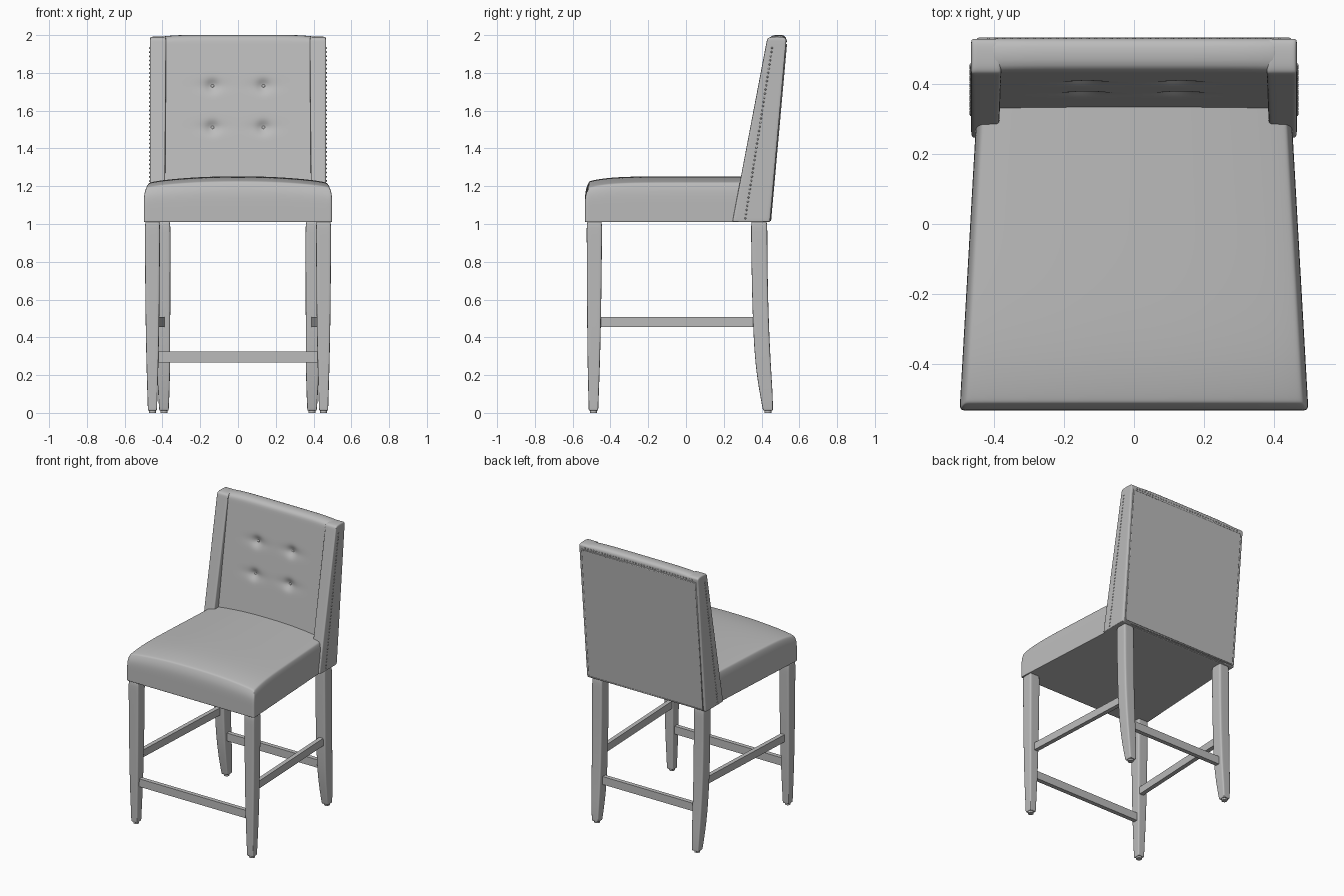
import bpy, bmesh, math
from mathutils import Vector, Matrix

if "Cube" in bpy.data.objects:
    bpy.data.objects.remove(bpy.data.objects["Cube"])

grey = bpy.data.materials.new("soft grey")
grey.diffuse_color = (0.5, 0.5, 0.5, 1)
grey.use_nodes = True
grey.node_tree.nodes["Principled BSDF"].inputs["Base Color"].default_value = grey.diffuse_color


def finish(name, bm, levels=0, smooth=True):
    bmesh.ops.recalc_face_normals(bm, faces=bm.faces)
    for f in bm.faces:
        f.smooth = smooth
    me = bpy.data.meshes.new(name)
    bm.to_mesh(me)
    bm.free()
    me.materials.append(grey)
    ob = bpy.data.objects.new(name, me)
    bpy.context.collection.objects.link(ob)
    if levels:
        m = ob.modifiers.new("Smooth", 'SUBSURF')
        m.levels = m.render_levels = levels
    return ob


def cage(name, us, vs, ws, f, levels=2, smooth=True):
    """Surface of a gridded box, every point placed by f(u, v, w)."""
    bm = bmesh.new()
    axes, pts = (us, vs, ws), {}

    def vert(idx):
        if idx not in pts:
            pts[idx] = bm.verts.new(f(*(axes[k][idx[k]] for k in range(3))))
        return pts[idx]

    for k in range(3):
        a, b = (k + 1) % 3, (k + 2) % 3
        for end in (0, len(axes[k]) - 1):
            for i in range(len(axes[a]) - 1):
                for j in range(len(axes[b]) - 1):
                    quad = []
                    for di, dj in ((0, 0), (1, 0), (1, 1), (0, 1)):
                        idx = [0, 0, 0]
                        idx[k], idx[a], idx[b] = end, i + di, j + dj
                        quad.append(vert(tuple(idx)))
                    bm.faces.new(quad)
    return finish(name, bm, levels, smooth)


def lerp(a, b, t):
    return a + (b - a) * t


def steps(n):
    return [i / n for i in range(n + 1)]


def along(table, z):
    """Interpolate rows (z, values...) at height z."""
    for lo, hi in zip(table, table[1:]):
        if z <= hi[0]:
            t = (z - lo[0]) / (hi[0] - lo[0])
            return [lerp(p, q, t) for p, q in zip(lo[1:], hi[1:])]
    return table[-1][1:]


# Seat: tapered, crowned cushion with a rounded front edge
def seat_point(u, y, w):
    half = 0.5 - 0.057 * (y + 0.535)
    top = 1.253 - 0.035 * abs(u) ** 3 - 0.03 * max(0, (-0.3 - y) / 0.235) ** 2
    if w == 1:
        if y < -0.53:
            y += 0.02
        if abs(u) == 1:
            half -= 0.012
    return (u * half, y, lerp(1.01, top, w))


cage("seat", [-1, -.95, -.8, -.4, 0, .4, .8, .95, 1],
     [-.535, -.51, -.43, -.3, 0, .25, .4, .43], [0, .02, .4, .78, 1], seat_point, 3)


# Backrest planes
def back_y(z):
    return 0.445 + 0.09 * (z - 1.01)


def wing_y(z):
    return 0.245 + 0.19 * (z - 1.01)


# Back cushion: rolled top and four buttoned dimples
def cushion_point(u, v, w):
    x, z = u * 0.42, 1.015 + w * 0.987
    front = 0.335 + 0.14 * (z - 1.25)
    for bx in (-0.135, 0.135):
        for bz in (1.51, 1.73):
            dx, dz = x - bx, z - bz
            front += 0.022 * math.exp(-(dx * dx + dz * dz) / 0.0007)
            front += 0.008 * math.exp(-(dx / 0.08) ** 2 - (dz / 0.025) ** 2)
    if w == 1:
        z -= 0.012 * abs(u) ** 6
        if v in (0, 1):
            z -= 0.012
    return (x, lerp(front, back_y(z), v), z)


cage("back_cushion", [lerp(-1, 1, t) for t in steps(40)], [0, .3, .75, 1],
     [t * 0.96 for t in steps(44)] + [1], cushion_point, 1)

# Buttons in the dimples
bm = bmesh.new()
for bx in (-0.135, 0.135):
    for bz in (1.51, 1.73):
        y = 0.335 + 0.14 * (bz - 1.25) + 0.025
        bmesh.ops.create_uvsphere(bm, u_segments=12, v_segments=8, radius=0.012,
                                  matrix=Matrix.Translation((bx, y, bz)) @ Matrix.Diagonal((1, .6, 1, 1)))
finish("buttons", bm)

# Flat outer back panel
cage("back_panel", [-.445, .445], [-.01, .003], [1.025, 1.95],
     lambda x, y, z: (x, back_y(z) + y, z), 0, False)

# Piping around the outer back
cu = bpy.data.curves.new("back_piping", 'CURVE')
cu.dimensions = '3D'
cu.bevel_depth = 0.006
cu.bevel_resolution = 2
sp = cu.splines.new('POLY')
sp.points.add(3)
for p, (x, z) in zip(sp.points, ((-.445, 1.02), (-.445, 1.95), (.445, 1.95), (.445, 1.02))):
    p.co = (x, back_y(z) - 0.001, z, 1)
sp.use_cyclic_u = True
cu.materials.append(grey)
bpy.context.collection.objects.link(bpy.data.objects.new("back_piping", cu))

# Leg rows: z, x centre, x half, y centre, y half
FRONT = [(0.012, .453, .024, -.490, .025), (0.3, .453, .033, -.488, .034),
         (0.6, .453, .038, -.486, .038), (1.02, .453, .040, -.485, .041)]
REAR = [(0.012, .392, .025, .434, .026), (0.1, .393, .030, .425, .034), (0.25, .394, .035, .408, .041),
        (0.45, .397, .038, .397, .042), (0.7, .398, .040, .390, .042), (1.02, .398, .040, .387, .043)]
ROUND = [-1, -.55, .55, 1]

nails = bmesh.new()


def nail(x, y, z):
    bmesh.ops.create_icosphere(nails, subdivisions=1, radius=0.006,
                               matrix=Matrix.Translation((x, y, z)))


for side, s in (("left", -1), ("right", 1)):
    # Side wing of the backrest
    def wing_point(u, v, w):
        z = lerp(1.01, 1.992, w)
        if w == 1 and v in (0, 1):
            z -= 0.012
        return (s * lerp(lerp(.387, .38, w), .467, u), lerp(wing_y(z), back_y(z), v), z)

    cage("wing_" + side, [0, .2, .8, 1], [0, .12, .85, 1],
         [0, .01, .3, .6, .9, .97, 1], wing_point, 3)

    # Nail heads down the wing side
    for i in range(42):
        z = 1.03 + i * 0.022
        nail(s * 0.466, lerp(wing_y(z), back_y(z), 0.33), z)

    # Legs with small foot caps
    for kind, rows in (("front", FRONT), ("rear", REAR)):
        def leg_point(u, v, z):
            cx, hx, cy, hy = along(rows, z)
            return (s * (cx + u * hx), cy + v * hy, z)

        cage(f"{kind}_leg_{side}", ROUND, ROUND,
             [.012, .022, .1, .25, .45, .7, .95, 1.02], leg_point, 2)
        bm = bmesh.new()
        cx, _, cy, _ = rows[0][1:]
        bmesh.ops.create_cone(bm, cap_ends=True, segments=16, radius1=.019, radius2=.019,
                              depth=.02, matrix=Matrix.Translation((s * cx, cy, .01)))
        finish(f"{kind}_foot_{side}", bm, 0, False)

    # Side stretcher
    cage("side_stretcher_" + side, [-.015, .015], [0, 1], [.455, .507],
         lambda u, v, z: (s * (lerp(.442, .403, v) + u), lerp(-.47, .38, v), z), 0, False)

# Nail heads along the top of the outer back
for i in range(39):
    nail(-0.418 + i * 0.022, back_y(1.967) - 0.002, 1.967)
finish("nail_heads", nails)

# Front and rear stretchers
for name, y, half in (("front_stretcher", -.488, .44), ("rear_stretcher", .403, .385)):
    cage(name, [-half, half], [y - .015, y + .015], [.268, .324],
         lambda x, y, z: (x, y, z), 0, False)
